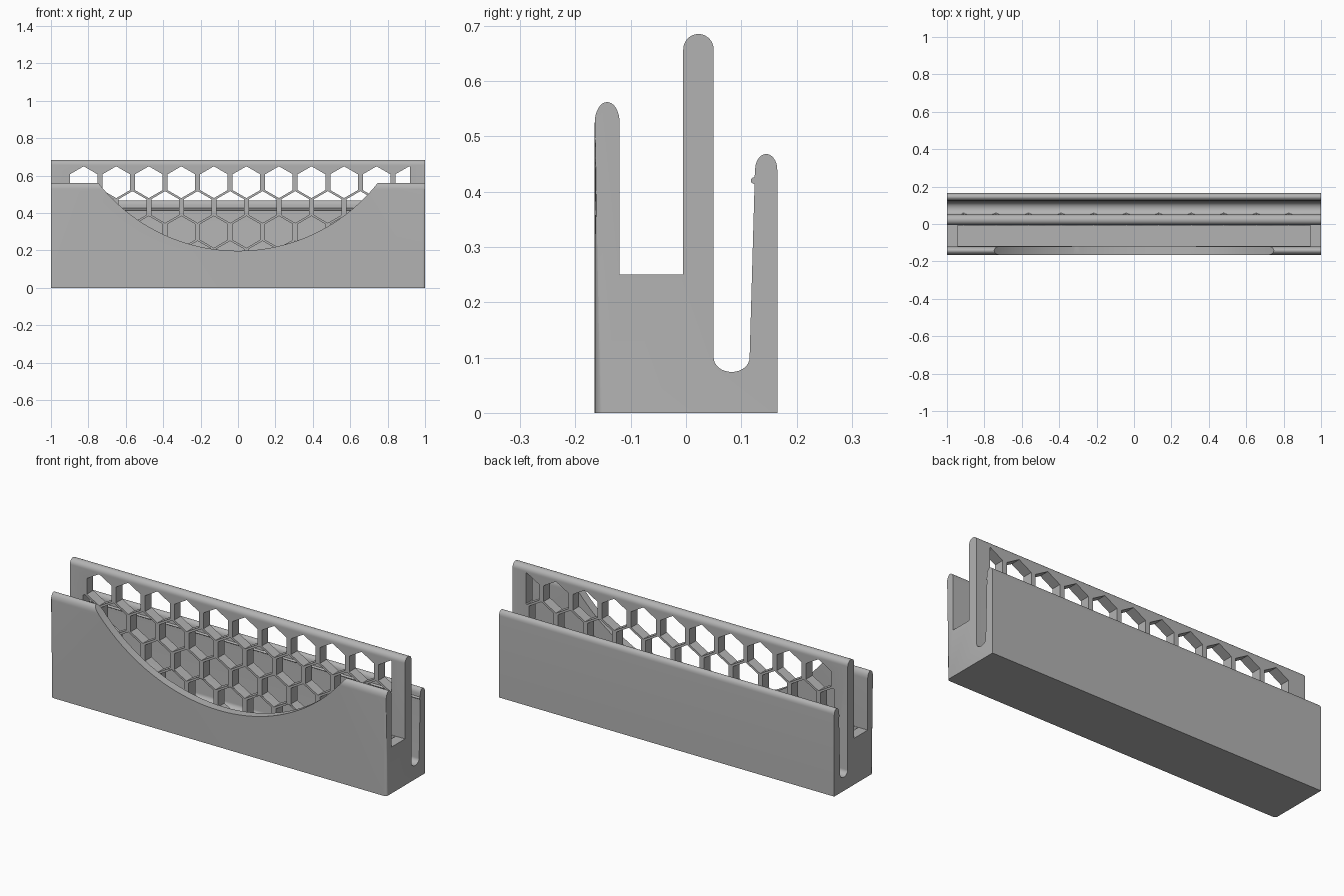
import bpy
import bmesh
from math import sin, cos, pi, sqrt
from mathutils import Vector

if "Cube" in bpy.data.objects:
    bpy.data.objects.remove(bpy.data.objects["Cube"], do_unlink=True)

grey = bpy.data.materials.new("plain grey")
grey.use_nodes = True
colour = (0.45, 0.45, 0.45, 1)
grey.diffuse_color = colour
grey.node_tree.nodes["Principled BSDF"].inputs["Base Color"].default_value = colour


def arc(y, z, ry, rz, start, end, steps=16):
    """Points on an elliptical arc, angles in units of pi."""
    angles = [pi * (start + (end - start) * i / steps) for i in range(steps + 1)]
    return [(y + ry * cos(a), z + rz * sin(a)) for a in angles]


def extrude(bm, offset):
    """Extrude every face of a flat mesh into a closed solid."""
    geom = bmesh.ops.extrude_face_region(bm, geom=bm.faces[:], use_keep_orig=True)["geom"]
    moved = [v for v in geom if isinstance(v, bmesh.types.BMVert)]
    bmesh.ops.translate(bm, verts=moved, vec=offset)
    bmesh.ops.recalc_face_normals(bm, faces=bm.faces[:])


def make_object(name, bm):
    mesh = bpy.data.meshes.new(name)
    bm.to_mesh(mesh)
    bm.free()
    mesh.materials.append(grey)
    obj = bpy.data.objects.new(name, mesh)
    bpy.context.collection.objects.link(obj)
    return obj


# Body: end profile with front wall, middle wall, round slot and back wall
profile = [(-0.165, 0)]
profile += arc(-0.1425, 0.525, 0.0225, 0.037, 1, 0)
profile += [(-0.12, 0.25), (-0.005, 0.25)]
profile += arc(0.0225, 0.657, 0.0275, 0.028, 1, 0)
profile += arc(0.0825, 0.1, 0.0325, 0.026, 1, 2)
profile += arc(0.124, 0.42, 0.007, 0.006, 1.5, 0.5, 8)      # retaining ridge
profile += arc(0.145, 0.44, 0.02, 0.028, 1, 0)
profile += [(0.165, 0)]

bm = bmesh.new()
bm.faces.new([bm.verts.new((-1, y, z)) for y, z in profile])
extrude(bm, (2, 0, 0))
corners = [e for e in bm.edges
           if all(abs(v.co.y + 0.165) < 0.0001 for v in e.verts)
           and abs(e.verts[0].co.z - e.verts[1].co.z) > 0.1]
bmesh.ops.bevel(bm, geom=corners, offset=0.015, segments=5, profile=0.5,
                affect="EDGES")
bmesh.ops.recalc_face_normals(bm, faces=bm.faces[:])
body = make_object("holder_body", bm)

# Pocket between the front and middle walls
bm = bmesh.new()
bmesh.ops.create_cube(bm, size=1)
bmesh.ops.scale(bm, vec=(1.89, 0.111, 0.225), verts=bm.verts[:])
bmesh.ops.translate(bm, vec=(0, -0.0625, 0.1875), verts=bm.verts[:])
pocket = make_object("pocket_cutter", bm)

# Wide scoop in the front wall
bm = bmesh.new()
bm.faces.new([bm.verts.new((x, -0.3, z))
              for x, z in arc(0, 1.148, 0.95, 0.95, 0, 2, 144)[:-1]])
extrude(bm, (0, 0.2, 0))
scoop = make_object("scoop_cutter", bm)

# Honeycomb holes through the middle wall, trimmed at both ends
radius, pitch, row_step, limit = 0.085, 0.174, 0.133, 0.92
bm = bmesh.new()
for row in range(4):
    z = 0.565 - row * row_step
    for col in range(-6, 7):
        x = 0.045 + (col + 0.5 * (row % 2)) * pitch
        if abs(x) < limit + radius * sqrt(3) / 2 - 0.01:
            bm.faces.new([bm.verts.new((x + radius * sin(k * pi / 3), -0.05,
                                        z + radius * cos(k * pi / 3)))
                          for k in range(6)])
for side in (-1, 1):
    bmesh.ops.bisect_plane(bm, geom=bm.verts[:] + bm.edges[:] + bm.faces[:],
                           plane_co=Vector((side * limit, 0, 0)),
                           plane_no=Vector((side, 0, 0)), clear_outer=True)
extrude(bm, (0, 0.132, 0))
honeycomb = make_object("honeycomb_cutter", bm)

# Cut the body, then shade it
bpy.ops.object.select_all(action="DESELECT")
bpy.context.view_layer.objects.active = body
body.select_set(True)
for cutter in (pocket, scoop, honeycomb):
    cutter.hide_render = True
    cut = body.modifiers.new(cutter.name, "BOOLEAN")
    cut.operation = "DIFFERENCE"
    cut.solver = "EXACT"
    cut.object = cutter
    bpy.ops.object.modifier_apply(modifier=cut.name)
    bpy.data.objects.remove(cutter, do_unlink=True)
bpy.ops.object.shade_smooth_by_angle(angle=pi / 6)
